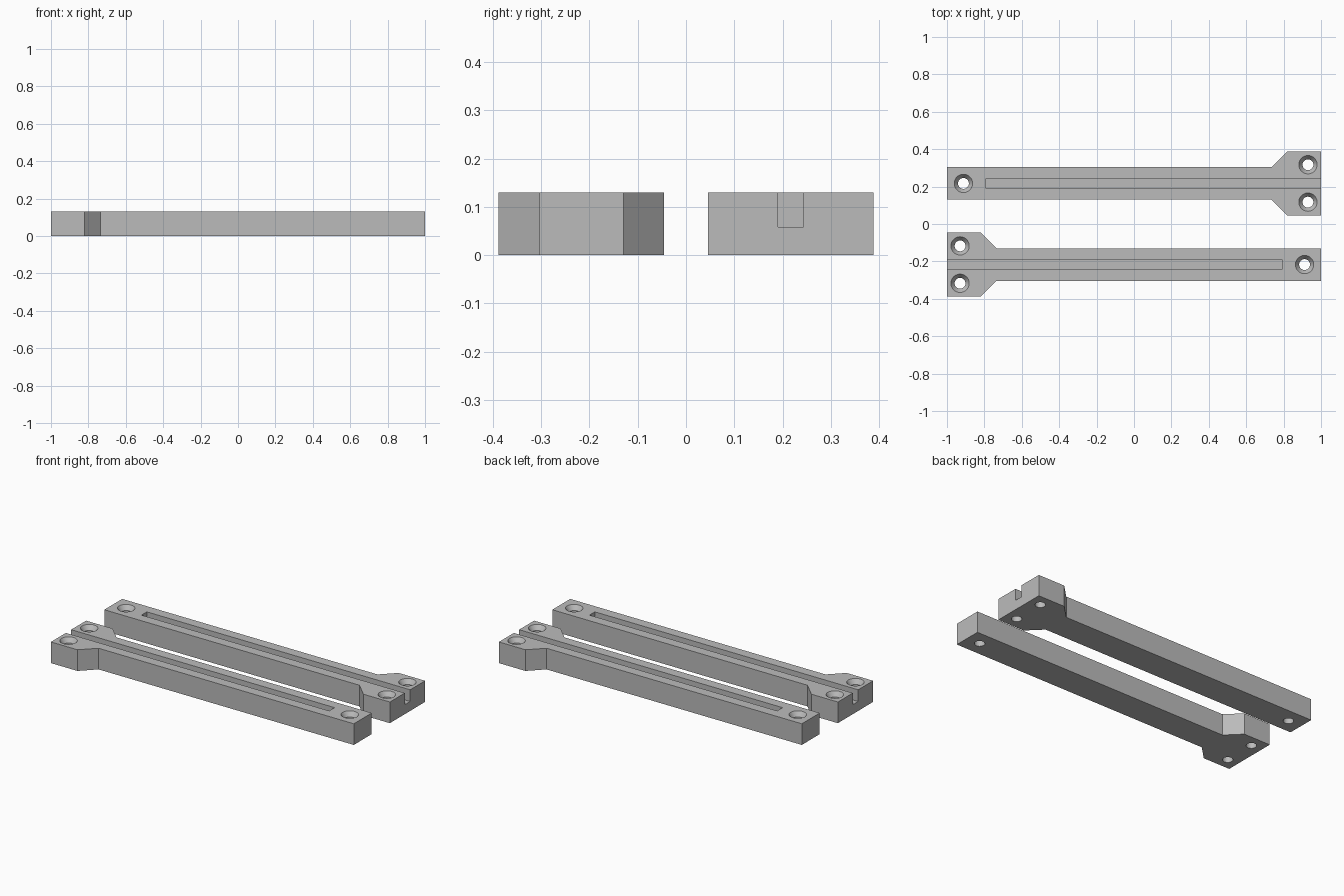
import bpy, bmesh, math

if "Cube" in bpy.data.objects:
    bpy.data.objects.remove(bpy.data.objects["Cube"], do_unlink=True)

HEIGHT = 0.13
CENTER_Y = 0.217
HALF_BAR, HALF_HEAD = 0.087, 0.171
SLOT_START, SLOT_FLOOR, SLOT_HALF = -0.79, 0.058, 0.026
HOLE_R, SINK_R, SINK_DEPTH = 0.029, 0.049, 0.028

grey = bpy.data.materials.new("plain grey")
grey.use_nodes = True
grey.diffuse_color = (0.5, 0.5, 0.5, 1)
grey.node_tree.nodes["Principled BSDF"].inputs["Base Color"].default_value = (0.5, 0.5, 0.5, 1)


def prism(name, outline, z0, z1):
    """Extrude a flat outline between two heights."""
    bm = bmesh.new()
    face = bm.faces.new([bm.verts.new((x, y, z0)) for x, y in outline])
    top = bmesh.ops.extrude_face_region(bm, geom=[face])["geom"]
    for v in top:
        if isinstance(v, bmesh.types.BMVert):
            v.co.z = z1
    bmesh.ops.recalc_face_normals(bm, faces=bm.faces)
    return add_object(name, bm)


def countersunk_pin(name, x, y, sides=40):
    """Revolved cutter: straight shank widening to a cone at the top."""
    profile = [(HOLE_R, -0.02), (HOLE_R, HEIGHT - SINK_DEPTH),
               (SINK_R, HEIGHT), (SINK_R, HEIGHT + 0.02)]
    bm = bmesh.new()
    rings = [[bm.verts.new((x + r * math.cos(a), y + r * math.sin(a), z))
              for a in (math.tau * i / sides for i in range(sides))]
             for r, z in profile]
    for low, high in zip(rings, rings[1:]):
        for i in range(sides):
            j = (i + 1) % sides
            bm.faces.new((low[i], low[j], high[j], high[i]))
    bm.faces.new(rings[0])
    bm.faces.new(rings[-1])
    bmesh.ops.recalc_face_normals(bm, faces=bm.faces)
    return add_object(name, bm)


def add_object(name, bm):
    mesh = bpy.data.meshes.new(name)
    bm.to_mesh(mesh)
    bm.free()
    mesh.materials.append(grey)
    obj = bpy.data.objects.new(name, mesh)
    bpy.context.collection.objects.link(obj)
    return obj


# Bar with a flared head at the +x end
half = [(-1, HALF_BAR), (0.735, HALF_BAR), (0.82, HALF_HEAD), (1, HALF_HEAD)]
outline = [(x, -y) for x, y in half] + list(reversed(half))
bar = prism("back_bar", outline, 0, HEIGHT)

# Slot running out through the head end, and three screw holes
cutters = [prism("slot_cutter", [(SLOT_START, -SLOT_HALF), (1.1, -SLOT_HALF),
                                 (1.1, SLOT_HALF), (SLOT_START, SLOT_HALF)],
                 SLOT_FLOOR, HEIGHT + 0.05)]
for x, y in ((-0.912, 0), (0.93, 0.1), (0.93, -0.1)):
    cutters.append(countersunk_pin("hole_cutter", x, y))
for cutter in cutters:
    mod = bar.modifiers.new(cutter.name, "BOOLEAN")
    mod.operation, mod.solver, mod.object = "DIFFERENCE", "EXACT", cutter

# Bake the cuts and discard the cutters
bpy.context.view_layer.update()
cut = bpy.data.meshes.new_from_object(bar.evaluated_get(bpy.context.evaluated_depsgraph_get()))
bar.modifiers.clear()
bar.data = cut
for cutter in cutters:
    bpy.data.objects.remove(cutter, do_unlink=True)

bpy.ops.object.select_all(action="DESELECT")
bar.select_set(True)
bpy.context.view_layer.objects.active = bar
bpy.ops.object.shade_smooth_by_angle(angle=math.radians(25))
bar.location.y = CENTER_Y

# Matching bar turned end for end
front = bar.copy()
front.data = bar.data.copy()
front.name = "front_bar"
front.location.y = -CENTER_Y
front.rotation_euler.z = math.pi
bpy.context.collection.objects.link(front)
